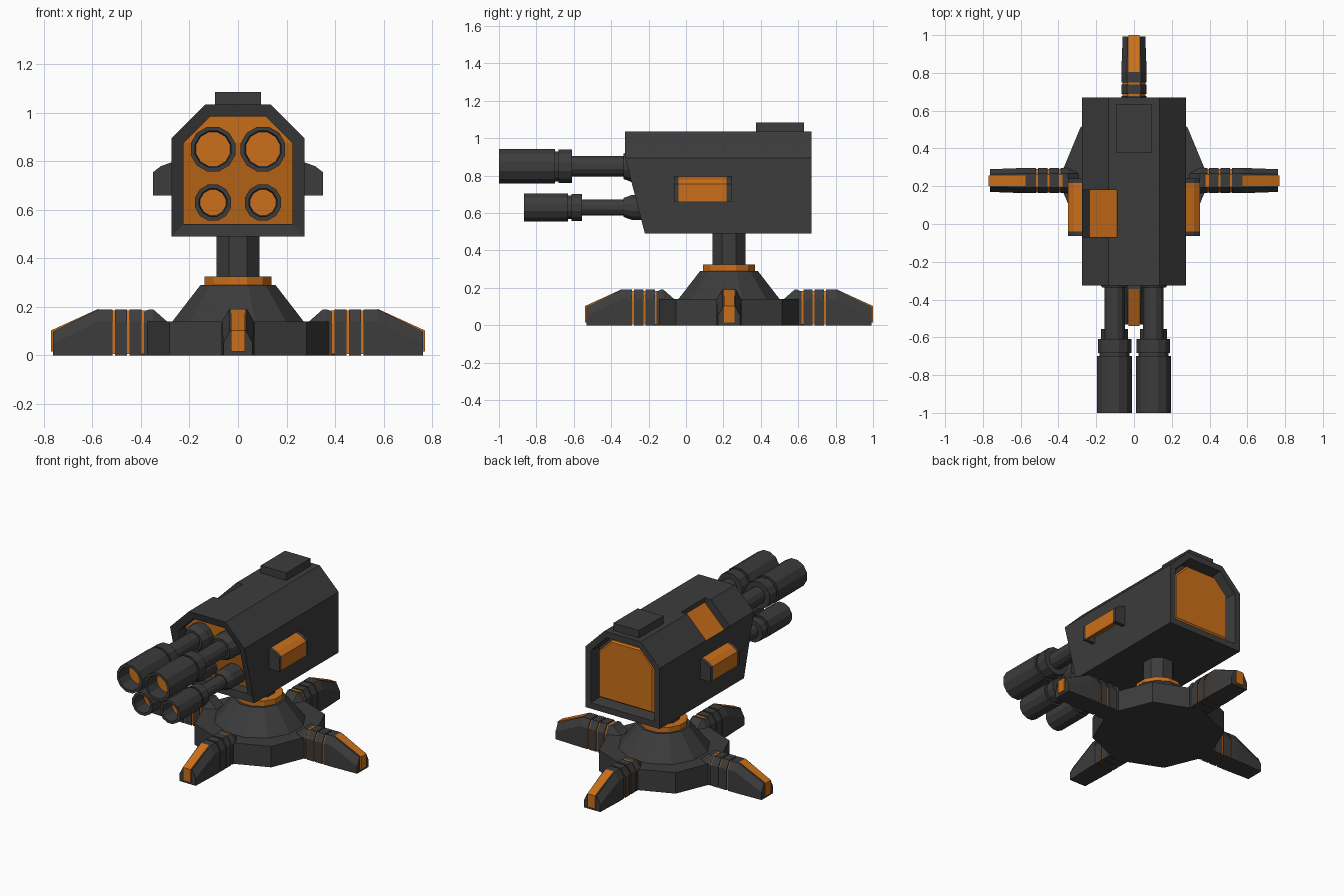
import bpy, bmesh
from math import sin, cos, pi
from mathutils import Matrix

if "Cube" in bpy.data.objects:
    bpy.data.objects.remove(bpy.data.objects["Cube"])

CY = 0.23  # base axis position along y


def material(name, rgb):
    m = bpy.data.materials.new(name)
    m.diffuse_color = (*rgb, 1)
    m.use_nodes = True
    m.node_tree.nodes["Principled BSDF"].inputs["Base Color"].default_value = m.diffuse_color
    return m


DARK = material("dark_metal", (0.045, 0.045, 0.045))
ORANGE = material("orange_paint", (0.6, 0.16, 0.01))


def loft(name, loops, mat, matrix=None):
    """Skin matching point loops and cap both ends."""
    bm = bmesh.new()
    rings = [[bm.verts.new(p) for p in loop] for loop in loops]
    n = len(rings[0])
    for a, b in zip(rings, rings[1:]):
        for i in range(n):
            j = (i + 1) % n
            bm.faces.new((a[i], a[j], b[j], b[i]))
    for r in (rings[0], rings[-1]):
        if n == 6:  # cap folds at the shoulder line
            bm.faces.new([r[i] for i in (0, 1, 2, 5)])
            bm.faces.new([r[i] for i in (2, 3, 4, 5)])
        else:
            bm.faces.new(r)
    bmesh.ops.recalc_face_normals(bm, faces=bm.faces)
    if matrix is not None:
        bm.transform(matrix)
    me = bpy.data.meshes.new(name)
    bm.to_mesh(me)
    bm.free()
    ob = bpy.data.objects.new(name, me)
    me.materials.append(mat)
    bpy.context.collection.objects.link(ob)
    return ob


def extrude_y(name, profile, y0, y1, mat):
    return loft(name, [[(x, y, z) for x, z in profile] for y in (y0, y1)], mat)


def lathe(name, profile, n, centre, axis, mat):
    """Revolve (radius, position) pairs around a y or z axis."""
    loops = []
    for r, t in profile:
        ring = [(r * cos(2 * pi * (i + .5) / n), r * sin(2 * pi * (i + .5) / n))
                for i in range(n)]
        loops.append([(centre[0] + u, t, centre[1] + v) if axis == 'y'
                      else (centre[0] + u, centre[1] + v, t) for u, v in ring])
    return loft(name, loops, mat)


# Base hub, cone, turning ring and neck
hub = [[(0.4 * cos(i * pi / 4), CY + 0.4 * sin(i * pi / 4), z) for i in range(8)]
       for z in (0, 0.14)]
loft("base_hub", hub, DARK)
lathe("base_cone", [(0.28, 0.13), (0.28, 0.14), (0.16, 0.29)], 12, (0, CY), 'z', DARK)
lathe("turning_ring", [(0.144, 0.28), (0.144, 0.325)], 12, (0, CY), 'z', ORANGE)
lathe("neck", [(0.095, 0.3), (0.095, 0.5)], 8, (0, CY), 'z', DARK)


# Legs
def section(r, h, w=0.067, t=0.037, z=0.0):
    return [(r, -w, z), (r, w, z), (r, w, h - 0.05), (r, t, h), (r, -t, h), (r, -w, h - 0.05)]


for k in range(4):
    turn = Matrix.Translation((0, CY, 0)) @ Matrix.Rotation(k * pi / 2, 4, 'Z')
    loft("leg_root", [section(0.27, 0.12), section(0.35, 0.19), section(0.365, 0.19),
                      section(0.388, 0.18)], DARK, turn)
    for a, b in ((0.397, 0.447), (0.457, 0.508)):
        loft("leg_segment", [section(a, 0.19), section(b, 0.19)], DARK, turn)
    loft("leg_core", [section(0.37, 0.184, 0.062, 0.033, 0.005),
                      section(0.53, 0.184, 0.062, 0.033, 0.005)], ORANGE, turn)
    loft("foot", [section(0.518, 0.19), section(0.575, 0.19),
                  section(0.762, 0.1, 0.06, 0.034)], DARK, turn)
    strip = [(0.575, 0.192), (0.77, 0.103), (0.77, 0.015), (0.755, 0.015),
             (0.755, 0.09), (0.575, 0.175)]
    # strip has a bent outline, so skin it as quads along its length
    pairs = list(zip(strip[:3], reversed(strip[3:])))
    loft("foot_strip", [[(o[0], -0.028, o[1]), (o[0], 0.028, o[1]),
                         (i[0], 0.028, i[1]), (i[0], -0.028, i[1])] for o, i in pairs],
         ORANGE, turn)


# Gun housing with a recess at each end
def outline(inset=0.0):
    w, t = 0.275 - inset, 0.135 - inset * 0.4
    sh, top = 0.895 - inset * 0.4, 1.035 - inset
    return [(-w, 0.49 + inset), (w, 0.49 + inset), (w, sh), (t, top), (-t, top), (-w, sh)]


def front(inset, depth):
    return [(x, -0.325 + depth + 0.26 * max(0, 0.895 - z), z) for x, z in outline(inset)]


def flat(inset, y):
    return [(x, y, z) for x, z in outline(inset)]


housing = loft("housing", [flat(0.05, 0.59), flat(0.04, 0.67), flat(0, 0.67), front(0, 0),
                           front(0.05, 0.015), front(0.05, 0.09)], DARK)
loft("front_plate", [front(0.051, 0.085), front(0.051, 0.1)], ORANGE)
loft("rear_panel", [flat(0.07, 0.58), flat(0.07, 0.625), flat(0.08, 0.635)], ORANGE)
extrude_y("top_hatch", [(-0.095, 1.03), (0.095, 1.03), (0.095, 1.085), (-0.095, 1.085)],
          0.375, 0.632, DARK)

# Notch in the left shoulder with a painted floor
cutter = extrude_y("notch_cutter", [(-0.235, 0.855), (-0.09, 1.0), (-0.09, 1.1),
                                    (-0.4, 1.1), (-0.4, 1.02)], -0.07, 0.18, DARK)
cutter.hide_render = True
cutter.hide_set(True)
cut = housing.modifiers.new("notch", 'BOOLEAN')
cut.operation = 'DIFFERENCE'
cut.solver = 'EXACT'
cut.object = cutter
extrude_y("notch_floor", [(-0.235, 0.86), (-0.09, 1.005), (-0.09, 0.98), (-0.235, 0.835)],
          -0.07, 0.18, ORANGE)

# Side pods and the four barrels
for s in (-1, 1):
    pod = [(0.27, 0.797), (0.318, 0.78), (0.35, 0.755), (0.35, 0.66)]
    end = [(s * x, z) for x, z in pod + [(0.27, 0.66)]]
    shell = [(s * x, z) for x, z in pod + [(0.335, 0.66), (0.335, 0.7), (0.27, 0.7)]]
    extrude_y("pod_front_cap", end, -0.063, -0.04, DARK)
    extrude_y("pod_rear_cap", end, 0.217, 0.242, DARK)
    extrude_y("pod_shell", shell, -0.04, 0.217, ORANGE)

    # z, muzzle radius, tube radius, muzzle tip, groove, ring end
    for z, R, r, tip, groove, ring in ((0.85, 0.095, 0.056, -1.0, -0.70, -0.61),
                                       (0.63, 0.077, 0.045, -0.865, -0.63, -0.555)):
        lathe("barrel", [(R - 0.022, tip + 0.1), (R - 0.018, tip), (R, tip), (R, groove),
                         (R - 0.012, groove), (R - 0.012, groove + 0.018),
                         (R - 0.003, groove + 0.018), (R - 0.003, ring), (r, ring),
                         (r, -0.335), (R - 0.025, -0.335), (R - 0.008, -0.29),
                         (R - 0.008, -0.15)], 12, (s * 0.103, z), 'y', DARK)
        lathe("bore_disc", [(R - 0.023, tip + 0.095), (R - 0.023, tip + 0.11)], 12,
              (s * 0.103, z), 'y', ORANGE)
